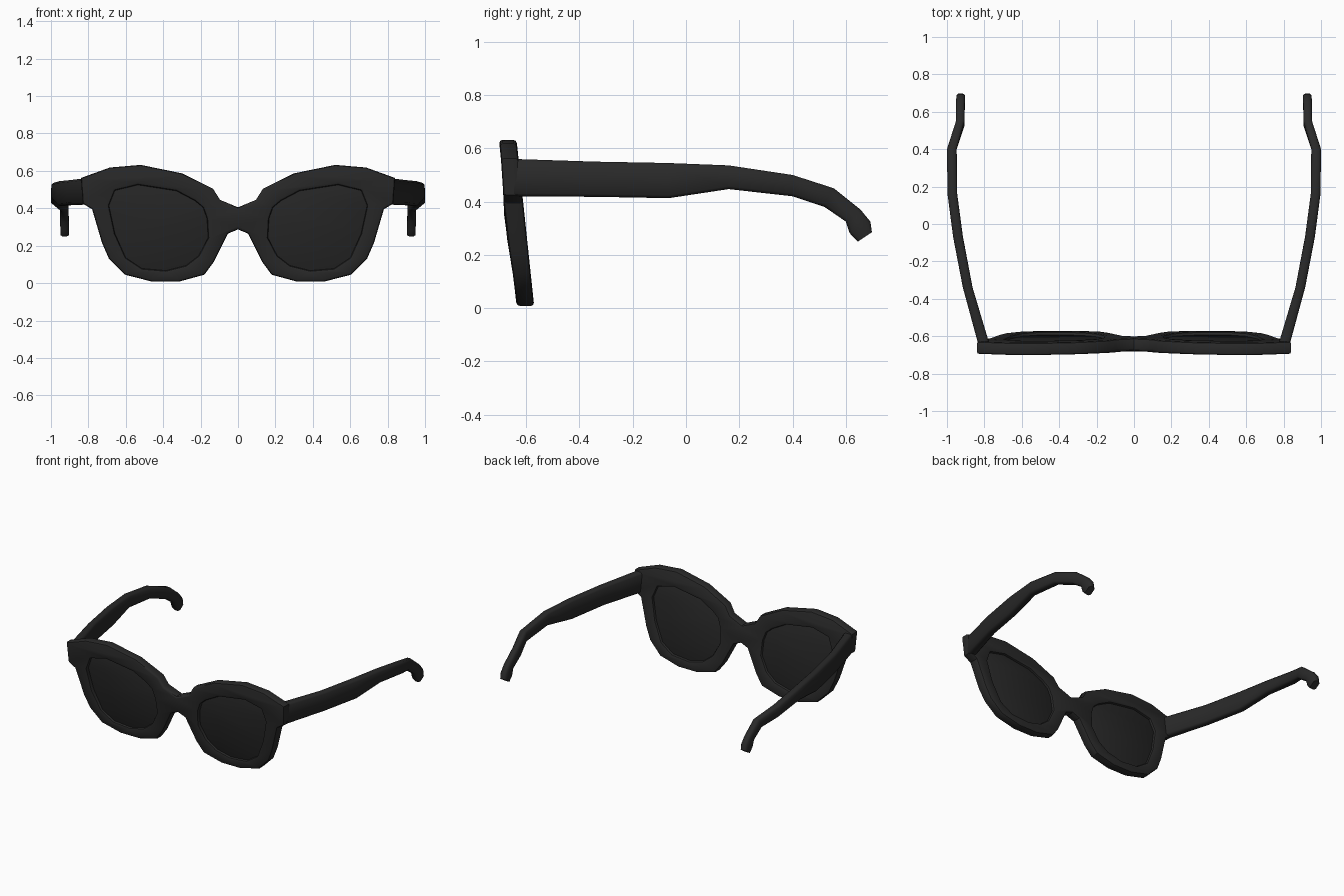
import bpy, bmesh, math
from mathutils import Vector

if "Cube" in bpy.data.objects:
    bpy.data.objects.remove(bpy.data.objects["Cube"])

# Flat colours
def mat(name, c):
    m = bpy.data.materials.new(name)
    m.diffuse_color = (c, c, c, 1)
    m.use_nodes = True
    m.node_tree.nodes["Principled BSDF"].inputs["Base Color"].default_value = m.diffuse_color
    return m

frame_mat = mat("black_plastic", 0.022)
lens_mat = mat("dark_lens", 0.020)

def finish(name, bm, material, angle=35):
    bmesh.ops.remove_doubles(bm, verts=bm.verts, dist=0.0005)
    bmesh.ops.recalc_face_normals(bm, faces=bm.faces)
    me = bpy.data.meshes.new(name)
    bm.to_mesh(me)
    bm.free()
    me.materials.append(material)
    ob = bpy.data.objects.new(name, me)
    bpy.context.collection.objects.link(ob)
    bpy.ops.object.select_all(action='DESELECT')
    ob.select_set(True)
    bpy.context.view_layer.objects.active = ob
    bpy.ops.object.shade_smooth_by_angle(angle=math.radians(angle))
    return ob

# Rounded plate cut from outlines (x, z), leaning with the face of the glasses
def plate(name, outlines, half, bevel, material, bulge=0.0):
    cu = bpy.data.curves.new(name + "_outline", 'CURVE')
    cu.dimensions = '2D'
    cu.fill_mode = 'BOTH'
    cu.extrude = half - bevel
    cu.bevel_depth = bevel
    cu.bevel_resolution = 1
    cu.offset = -bevel
    for pts in outlines:
        sp = cu.splines.new('POLY')
        sp.points.add(len(pts) - 1)
        for p, (x, z) in zip(sp.points, pts):
            p.co = (x, z, 0, 1)
        sp.use_cyclic_u = True
    tmp = bpy.data.objects.new(name + "_outline", cu)
    bpy.context.collection.objects.link(tmp)
    dg = bpy.context.evaluated_depsgraph_get()
    me = bpy.data.meshes.new_from_object(tmp.evaluated_get(dg))
    bpy.data.objects.remove(tmp)
    bm = bmesh.new()
    bm.from_mesh(me)
    for v in bm.verts:
        x, z, d = v.co
        if d > 0 and abs(x) > 0.1:
            d += bulge * math.exp(-((z - 0.32) / 0.13) ** 2)
        v.co = Vector((x, -0.602 - 0.106 * z - d, z))
    return finish(name, bm, material)

def mirrored(pts):
    return [(-x, z) for x, z in reversed(pts)]

# Front frame with two lens openings
half_outline = [(0.096, .445), (.134, .505), (.30, .587), (.52, .632), (.685, .618),
                (.84, .562), (.83, .425), (.78, .395), (.727, .215), (.69, .13),
                (.604, .045), (.46, .008), (.315, .008), (.18, .045), (.128, .115),
                (.053, .265)]
outer = [(0, .405)] + half_outline + [(0, .287)] + mirrored(half_outline)
opening = [(.535, .525), (.658, .495), (.69, .415), (.658, .265), (.60, .136),
           (.513, .078), (.385, .067), (.278, .094), (.21, .147), (.16, .243),
           (.166, .345), (.187, .404), (.23, .44), (.33, .493)]
plate("front_frame", [outer, opening, mirrored(opening)], 0.033, 0.013, frame_mat, 0.011)

# Lenses, slightly larger than the openings so they seat in the frame
cx, cz = 0.425, 0.295
seat = [(cx + (x - cx) * 1.03, cz + (z - cz) * 1.03) for x, z in opening]
for side, pts in (("right", seat), ("left", mirrored(seat))):
    plate(side + "_lens", [pts], 0.016, 0.003, lens_mat)

# Temple arms: sections (y top, z top, y bottom, z bottom, outer x, width)
sections = [(-.645, .56, -.645, .42, .832, .06), (-.34, .55, -.34, .418, .915, .052),
            (-.07, .545, -.065, .413, .967, .052), (.16, .536, .16, .447, .997, .052),
            (.40, .50, .40, .42, 1.0, .052), (.555, .45, .52, .38, .952, .046),
            (.655, .37, .60, .325, .951, .046), (.692, .325, .614, .282, .95, .046),
            (.698, .285, .645, .25, .95, .046)]

def temple(name, s):
    bm = bmesh.new()
    rings = []
    for yt, zt, yb, zb, xo, w in sections:
        top, bot = Vector((0, yt, zt)), Vector((0, yb, zb))
        c = 0.011
        k = c / (top - bot).length
        ring = []
        for ix, t in ((c, 0), (0, k), (0, 1 - k), (c, 1), (w - c, 1), (w, 1 - k), (w, k), (w - c, 0)):
            p = top.lerp(bot, t)
            p.x = s * (xo - ix)
            ring.append(bm.verts.new(p))
        rings.append(ring)
    for a, b in zip(rings, rings[1:]):
        for i in range(8):
            j = (i + 1) % 8
            bm.faces.new((a[i], a[j], b[j], b[i]))
    bm.faces.new(rings[0])
    bm.faces.new(rings[-1])
    finish(name, bm, frame_mat, 50)

temple("right_temple", 1)
temple("left_temple", -1)
